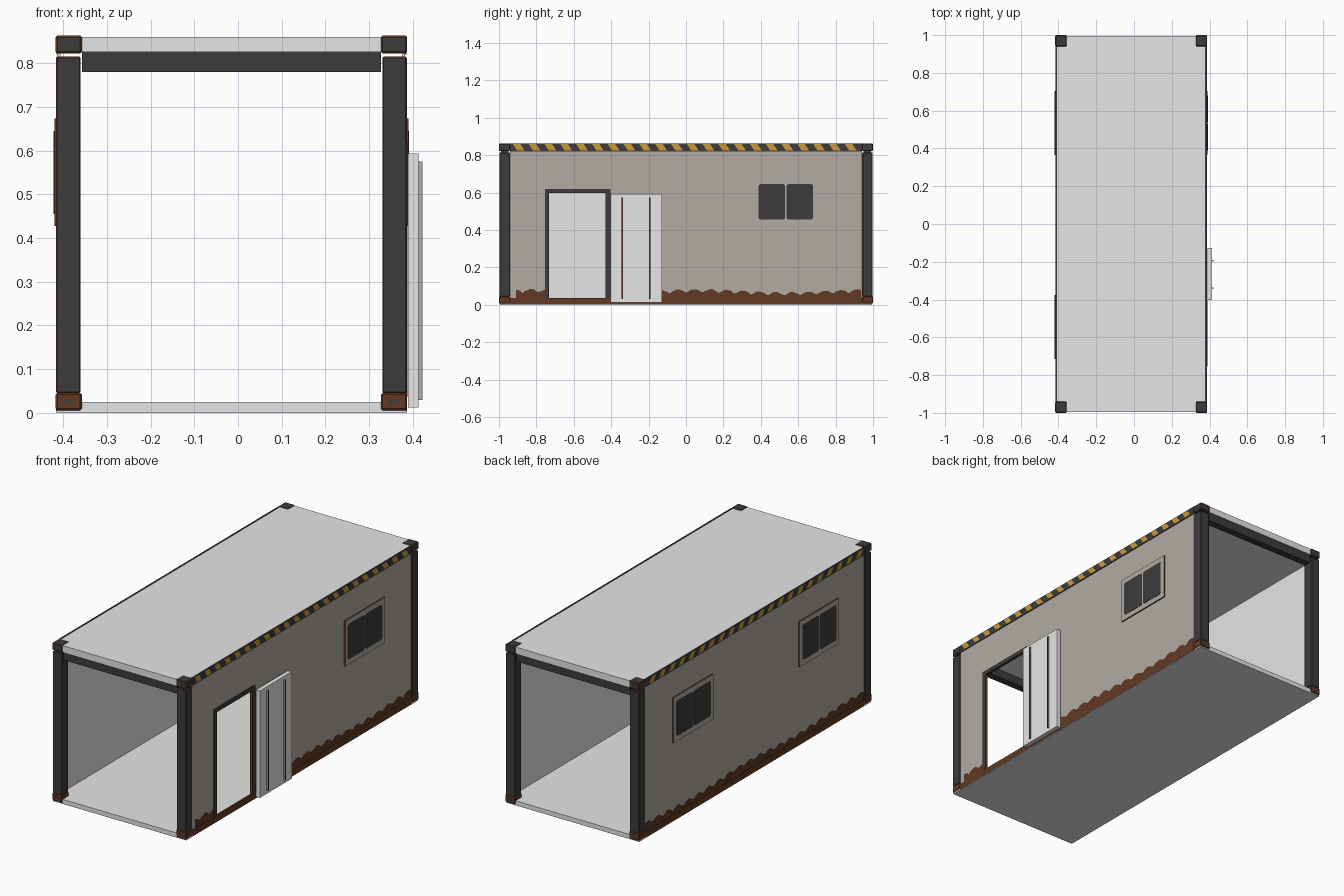
import bpy, bmesh, math, random
from mathutils import Vector

if "Cube" in bpy.data.objects:
    bpy.data.objects.remove(bpy.data.objects["Cube"])

random.seed(4)
CX = -0.015          # centre of the cabin body (door rails stick out on +x)


def material(name, r, g, b):
    m = bpy.data.materials.new(name)
    m.diffuse_color = (r, g, b, 1)
    m.use_nodes = True
    m.node_tree.nodes["Principled BSDF"].inputs["Base Color"].default_value = m.diffuse_color
    return m


LIGHT = material("light grey panel", 0.79, 0.79, 0.79)
TAUPE = material("taupe wall", 0.45, 0.41, 0.37)
DARK = material("dark steel", 0.045, 0.045, 0.046)
RUST = material("rust brown", 0.125, 0.042, 0.017)
YELLOW = material("hazard yellow", 0.60, 0.32, 0.045)


def finish(name, bm, mats):
    bmesh.ops.recalc_face_normals(bm, faces=bm.faces[:])
    me = bpy.data.meshes.new(name)
    bm.to_mesh(me)
    bm.free()
    for m in mats:
        me.materials.append(m)
    ob = bpy.data.objects.new(name, me)
    bpy.context.collection.objects.link(ob)
    return ob


def box(name, x, y, z, mat, bevel=0, edge_mat=None):
    """Box from ranges; bevelled faces take edge_mat."""
    bm = bmesh.new()
    bmesh.ops.create_cube(bm, size=1)
    for v in bm.verts:
        v.co = Vector([sum(r) / 2 + c * abs(r[1] - r[0]) for r, c in zip((x, y, z), v.co)])
    if bevel:
        bmesh.ops.bevel(bm, geom=bm.edges[:], offset=bevel, segments=1, affect='EDGES')
        bm.normal_update()
        for f in bm.faces:
            if max(abs(c) for c in f.normal) < 0.98:
                f.material_index = 1
    return finish(name, bm, [mat, edge_mat or mat])


def plate(name, s, d0, d1, outline, mat, rim=None):
    """Extrude a (y, z) outline between side distances d0 and d1; rim colours its edges."""
    bm = bmesh.new()
    a = [bm.verts.new((CX + s * d0, y, z)) for y, z in outline]
    b = [bm.verts.new((CX + s * d1, y, z)) for y, z in outline]
    bm.faces.new(a)
    bm.faces.new(b)
    for i in range(len(a)):
        j = (i + 1) % len(a)
        bm.faces.new((a[i], a[j], b[j], b[i])).material_index = 1
    return finish(name, bm, [mat, rim or mat])


def rect(y0, y1, z0, z1, c=0):
    if not c:
        return [(y0, z0), (y1, z0), (y1, z1), (y0, z1)]
    return [(y0 + c, z0), (y1 - c, z0), (y1, z0 + c), (y1, z1 - c),
            (y1 - c, z1), (y0 + c, z1), (y0, z1 - c), (y0, z0 + c)]


def side(s, d0, d1):
    return (CX + s * d0, CX + s * d1)


# floor and roof slabs
box("floor", (CX - 0.400, CX + 0.400), (-0.995, 0.995), (0, 0.025), LIGHT)
box("roof", (CX - 0.398, CX + 0.398), (-0.995, 0.995), (0.825, 0.860), LIGHT)

# corner posts with castings, and end headers
for e, end in ((-1, "front"), (1, "back")):
    for s, sd in ((-1, "left"), (1, "right")):
        n = end + "_" + sd
        box(n + "_post", side(s, 0.345, 0.401), (e * 0.942, e * 0.998), (0.045, 0.815), DARK, 0.003, RUST)
        box(n + "_top_casting", side(s, 0.342, 0.402), (e * 0.94, e), (0.822, 0.863), DARK, 0.004, RUST)
        box(n + "_bottom_casting", side(s, 0.342, 0.402), (e * 0.94, e), (0.006, 0.046), RUST, 0.004, RUST)
        box(n + "_casting_slot", side(s, 0.362, 0.382), (e * 0.99, e * 1.001), (0.021, 0.031), DARK)
    box(end + "_header", (CX - 0.342, CX + 0.342), (e * 0.95, e * 0.99), (0.780, 0.825), DARK)

# door opening limits on the right wall
DY0, DY1, DZ = -0.745, -0.415, 0.61


def rust_strip(name, s, y0, y1):
    """Scalloped rust patch along the foot of a wall."""
    n = max(8, round((y1 - y0) / 0.012))
    top = []
    for i in range(n + 1):
        y = y1 + (y0 - y1) * i / n
        z = 0.056 + 0.02 * abs(math.sin(y * 36)) + 0.008 * math.sin(y * 7 + 1) + random.uniform(-.002, .002)
        top.append((y, z))
    plate(name, s, 0.3975, 0.3995, [(y0, 0.03), (y1, 0.03)] + top, RUST)


def window(name, s, yc):
    plate(name + "_frame", s, 0.396, 0.405, rect(yc - 0.170, yc + 0.170, 0.427, 0.673), TAUPE, RUST)
    for o, p in ((-0.076, "first"), (0.074, "second")):
        plate(f"{name}_{p}_pane", s, 0.402, 0.4065, rect(yc + o - 0.071, yc + o + 0.071, 0.455, 0.645, 0.008), DARK)


for s, sd in ((-1, "left"), (1, "right")):
    # wall: light lining with a taupe outer skin
    if s > 0:
        parts = [(-0.94, DY0, 0.02, 0.83), (DY1, 0.94, 0.02, 0.83), (DY0, DY1, DZ, 0.83)]
    else:
        parts = [(-0.94, 0.94, 0.02, 0.83)]
    for i, p in enumerate(parts):
        plate(f"{sd}_wall_lining_{i + 1}", s, 0.391, 0.395, rect(*p), LIGHT)
        plate(f"{sd}_wall_skin_{i + 1}", s, 0.395, 0.3975, rect(*p), TAUPE)
    # bottom rail and rust patches
    plate(sd + "_bottom_rail", s, 0.392, 0.401, rect(-0.94, 0.94, 0.003, 0.036), RUST)
    if s > 0:
        rust_strip("right_rust_patch_front", s, -0.91, -0.752)
        rust_strip("right_rust_patch_back", s, -0.41, 0.935)
    else:
        rust_strip("left_rust_patch", s, -0.935, 0.935)
    # hazard rail: dark strip with slanted yellow plates
    plate(sd + "_top_rail", s, 0.392, 0.4005, rect(-0.94, 0.94, 0.820, 0.862), DARK)
    for i in range(22):
        y = -0.925 + i * 0.0845
        plate(f"{sd}_hazard_stripe_{i + 1}", s, 0.400, 0.4015,
              [(y + 0.022, 0.826), (y + 0.062, 0.826), (y + 0.040, 0.859), (y, 0.859)], YELLOW)
    window(sd + "_back_window", s, 0.535)
window("left_front_window", -1, -0.545)

# door frame
for n, r in (("front_jamb", (-0.755, -0.733, 0.036, 0.62)),
             ("back_jamb", (-0.430, -0.405, 0.036, 0.62)),
             ("lintel", (-0.733, -0.430, 0.598, 0.62))):
    plate("door_" + n, 1, 0.388, 0.403, rect(*r), DARK, RUST if n != "lintel" else DARK)

# sliding door, parked beside the opening, with two locking bars
plate("sliding_door", 1, 0.404, 0.428, rect(-0.403, -0.128, 0.012, 0.593), LIGHT)
for n, y in (("front", -0.340), ("back", -0.195)):
    plate(n + "_locking_bar", 1, 0.428, 0.437, rect(y - 0.004, y + 0.004, 0.03, 0.575), RUST, TAUPE)
